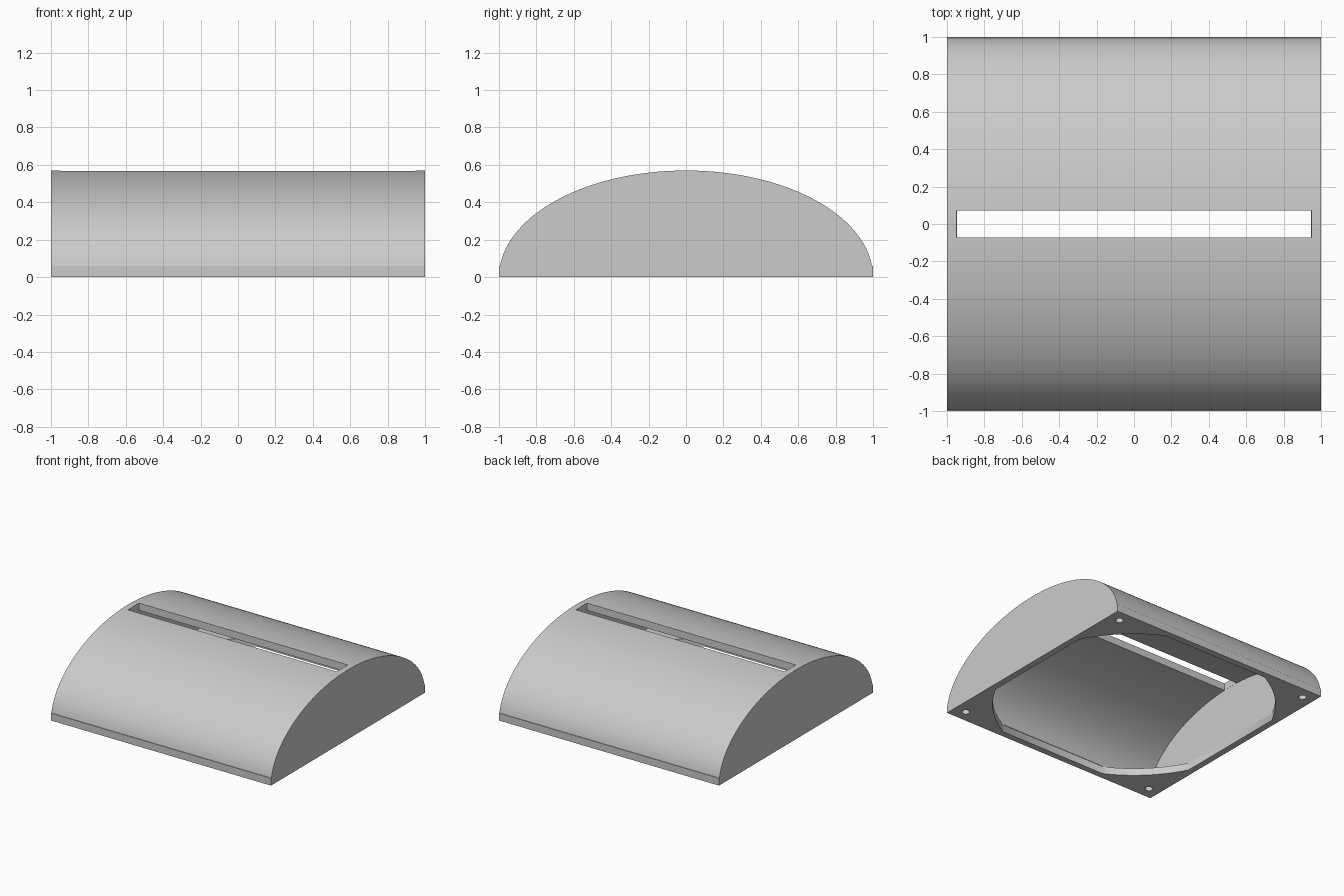
import bpy, bmesh, math

if "Cube" in bpy.data.objects:
    bpy.data.objects.remove(bpy.data.objects["Cube"])

BASE = 0.06          # base plate thickness
HEIGHT = 0.57        # top of the dome
INNER = 0.51         # top of the cavity
WALL = 0.95          # inner half width
ARC = 72             # segments over the dome


def prism(name, pts, to3d, lo, hi):
    """Extrude a closed 2D outline between two levels."""
    bm = bmesh.new()
    face = bm.faces.new([bm.verts.new(to3d(a, b, lo)) for a, b in pts])
    ext = bmesh.ops.extrude_face_region(bm, geom=[face])
    shift = [q - p for p, q in zip(to3d(0, 0, lo), to3d(0, 0, hi))]
    bmesh.ops.translate(bm, vec=shift,
                        verts=[v for v in ext["geom"] if isinstance(v, bmesh.types.BMVert)])
    bmesh.ops.recalc_face_normals(bm, faces=bm.faces)
    mesh = bpy.data.meshes.new(name)
    bm.to_mesh(mesh)
    bm.free()
    obj = bpy.data.objects.new(name, mesh)
    bpy.context.collection.objects.link(obj)
    return obj


def along_x(a, b, level):
    return (level, a, b)


def along_z(a, b, level):
    return (a, b, level)


def dome(a, b):
    """Elliptical arc standing on the base plate, from +y to -y."""
    start = math.asin(BASE / b)
    step = (math.pi - 2 * start) / ARC
    return [(a * math.cos(start + i * step), b * math.sin(start + i * step))
            for i in range(ARC + 1)]


def cut(target, cutter):
    cutter.hide_render = True
    mod = target.modifiers.new("cut", "BOOLEAN")
    mod.operation = "DIFFERENCE"
    mod.solver = "EXACT"
    mod.object = cutter
    bpy.context.view_layer.objects.active = target
    bpy.ops.object.modifier_apply(modifier=mod.name)
    bpy.data.objects.remove(cutter)


# Domed cover with its square base plate
outline = [(1, 0), (1, BASE)] + dome(1, HEIGHT) + [(-1, BASE), (-1, 0)]
cover = prism("domed_cover", outline, along_x, -1, 1)

# Hollow inside
cut(cover, prism("cavity", dome(WALL, INNER), along_x, -WALL, WALL))

# Round base opening clipped to a square
R, SIDE = 1.065, 0.947
first = math.acos(SIDE / R)
sweep = math.pi / 2 - 2 * first
angles = [q * math.pi / 2 + first + sweep * i / 12 for q in range(4) for i in range(13)]
ring = [(R * math.cos(t), R * math.sin(t)) for t in angles]
cut(cover, prism("base_opening", ring, along_z, -0.1, BASE + 0.0005))

# Long slot through the top
slot = [(-0.949, -0.072), (0.949, -0.072), (0.949, 0.072), (-0.949, 0.072)]
cut(cover, prism("top_slot", slot, along_z, 0.4, 0.7))

# Screw holes in the four corners
for sx in (-1, 1):
    for sy in (-1, 1):
        hole = [(0.9 * sx + 0.03 * math.cos(i * math.pi / 12),
                 0.9 * sy + 0.03 * math.sin(i * math.pi / 12)) for i in range(24)]
        cut(cover, prism("screw_hole", hole, along_z, -0.1, BASE + 0.02))

# Plain grey finish
grey = bpy.data.materials.new("light_grey")
grey.diffuse_color = (0.6, 0.6, 0.6, 1)
grey.use_nodes = True
grey.node_tree.nodes["Principled BSDF"].inputs["Base Color"].default_value = grey.diffuse_color
cover.data.materials.clear()
cover.data.materials.append(grey)
for poly in cover.data.polygons:
    poly.material_index = 0

bpy.ops.object.select_all(action="DESELECT")
cover.select_set(True)
bpy.context.view_layer.objects.active = cover
bpy.ops.object.shade_smooth_by_angle(angle=math.radians(30))
